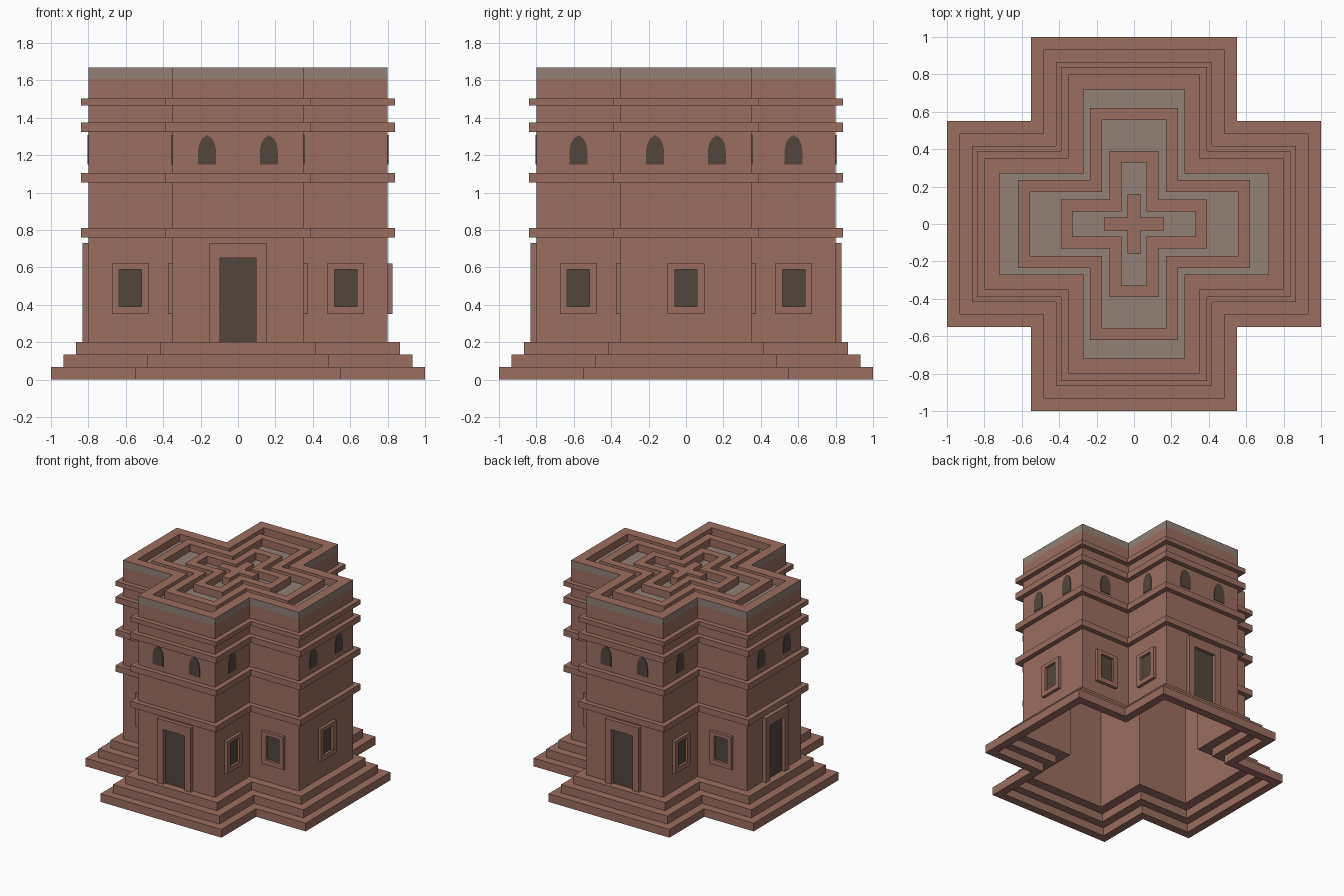
import bpy, bmesh, math
from mathutils import Matrix

cube = bpy.data.objects.get("Cube")
if cube:
    bpy.data.objects.remove(cube, do_unlink=True)


def material(name, rgb):
    m = bpy.data.materials.new(name)
    m.use_nodes = True
    m.diffuse_color = (*rgb, 1)
    m.node_tree.nodes["Principled BSDF"].inputs["Base Color"].default_value = (*rgb, 1)
    return m


STONE = material("red stone", (0.33, 0.155, 0.115))
ROOF = material("weathered grey", (0.29, 0.215, 0.18))
DARK = material("dark opening", (0.085, 0.062, 0.046))


def finish(name, bm, mats, matrix=None):
    bmesh.ops.recalc_face_normals(bm, faces=bm.faces)
    mesh = bpy.data.meshes.new(name)
    bm.to_mesh(mesh)
    bm.free()
    for m in mats:
        mesh.materials.append(m)
    ob = bpy.data.objects.new(name, mesh)
    if matrix:
        ob.matrix_world = matrix
    bpy.context.collection.objects.link(ob)
    return ob


def cross(reach, half):
    """Outline of a plus shape: arm reach and arm half width."""
    pts = []
    for k in range(4):
        r = Matrix.Rotation(k * math.pi / 2, 2)
        pts += [tuple(r @ p.to_2d()) for p in
                (Matrix.Identity(3) @ v for v in arm(reach, half))]
    return pts


def arm(reach, half):
    from mathutils import Vector
    return [Vector((reach, -half, 0)), Vector((reach, half, 0)), Vector((half, half, 0))]


def prism(name, outer, inner, lo, hi, mats, place=None, side=0):
    """Extrude an outline, with an optional hole; side colours the outer walls."""
    bm = bmesh.new()
    loops = [[bm.verts.new((x, y, h)) for x, y in pts]
             for pts in (outer, inner) if pts for h in (lo, hi)]
    n = len(outer)

    def bridge(a, b, index=0):
        for i in range(n):
            j = (i + 1) % n
            bm.faces.new((a[i], a[j], b[j], b[i])).material_index = index

    bridge(loops[0], loops[1], side)
    if inner:
        bridge(loops[2], loops[3])
        bridge(loops[0], loops[2])
        bridge(loops[1], loops[3])
    else:
        bm.faces.new(loops[0])
        bm.faces.new(loops[1])
    return finish(name, bm, mats, place)


def cross_ring(name, reach, half, width, lo, hi, mats=(STONE,), side=0):
    inner = cross(reach - width, half - width) if width else None
    return prism(name, cross(reach, half), inner, lo, hi, mats, side=side)


# Stepped plinth, open underneath
for i, (reach, width) in enumerate(((1.0, 0.067), (0.933, 0.067), (0.866, 0.076))):
    cross_ring(f"plinth_step_{i + 1}", reach, reach - 0.45, width, i * 0.067, (i + 1) * 0.067)

# Hollow walls and string courses
REACH, HALF = 0.80, 0.35
cross_ring("walls", REACH, HALF, 0.01, 0.2, 1.61)
for i, (lo, hi) in enumerate(((0.76, 0.81), (1.055, 1.105), (1.325, 1.375), (1.465, 1.502))):
    cross_ring(f"string_course_{i + 1}", REACH + 0.04, HALF + 0.04, 0.045, lo, hi)

# Sunken roof, parapet and nested crosses
cross_ring("roof_floor", 0.79, 0.34, 0, 1.56, 1.61, (ROOF,))
cross_ring("parapet", REACH, HALF, 0.08, 1.61, 1.67, (STONE, ROOF), side=1)
cross_ring("outer_roof_cross", 0.62, 0.235, 0.065, 1.61, 1.67)
cross_ring("middle_roof_cross", 0.39, 0.13, 0.062, 1.61, 1.67)
cross_ring("centre_roof_cross", 0.16, 0.035, 0, 1.61, 1.67)


def on_wall(turn, dist, along):
    """Local x along the wall, y up, z outward; turn 0 is the front."""
    return (Matrix.Rotation(turn * math.pi / 2, 4, 'Z')
            @ Matrix.Translation((along, -dist, 0))
            @ Matrix.Rotation(math.pi / 2, 4, 'X'))


def rect(half, lo, hi):
    return [(-half, lo), (half, lo), (half, hi), (-half, hi)]


def window(place):
    prism("window_frame", rect(0.098, 0.35, 0.62), rect(0.06, 0.39, 0.59),
          -0.005, 0.025, (STONE,), place)
    prism("window_opening", rect(0.06, 0.39, 0.59), None, -0.002, 0.005, (DARK,), place)


def door(place):
    jambs = rect(0.152, 0.2, 0.73)
    hole = rect(0.097, 0.2, 0.65)
    prism("door_frame", jambs[1:] + jambs[:1] + hole[:1] + hole[:0:-1], None,
          -0.005, 0.032, (STONE,), place)
    prism("door_opening", hole, None, -0.002, 0.005, (DARK,), place)


# Pointed arch outline
right = [(0.048, 1.15), (0.048, 1.225), (0.041, 1.262), (0.025, 1.29)]
ARCH = right + [(0, 1.307)] + [(-x, y) for x, y in reversed(right)]


def arch(place):
    prism("arched_window", ARCH, None, -0.002, 0.005, (DARK,), place)


# Openings: turn 0 front, 1 left, 2 back, 3 right
for turn in range(4):
    end = on_wall(turn, REACH, 0)
    window(end) if turn == 1 else door(end)
    for s in (-1, 1):
        arch(on_wall(turn, REACH, s * 0.165))
        corner = on_wall(turn, HALF, s * 0.575)
        window(corner)
        if turn % 2 or (turn == 2 and s == -1):
            arch(corner)
